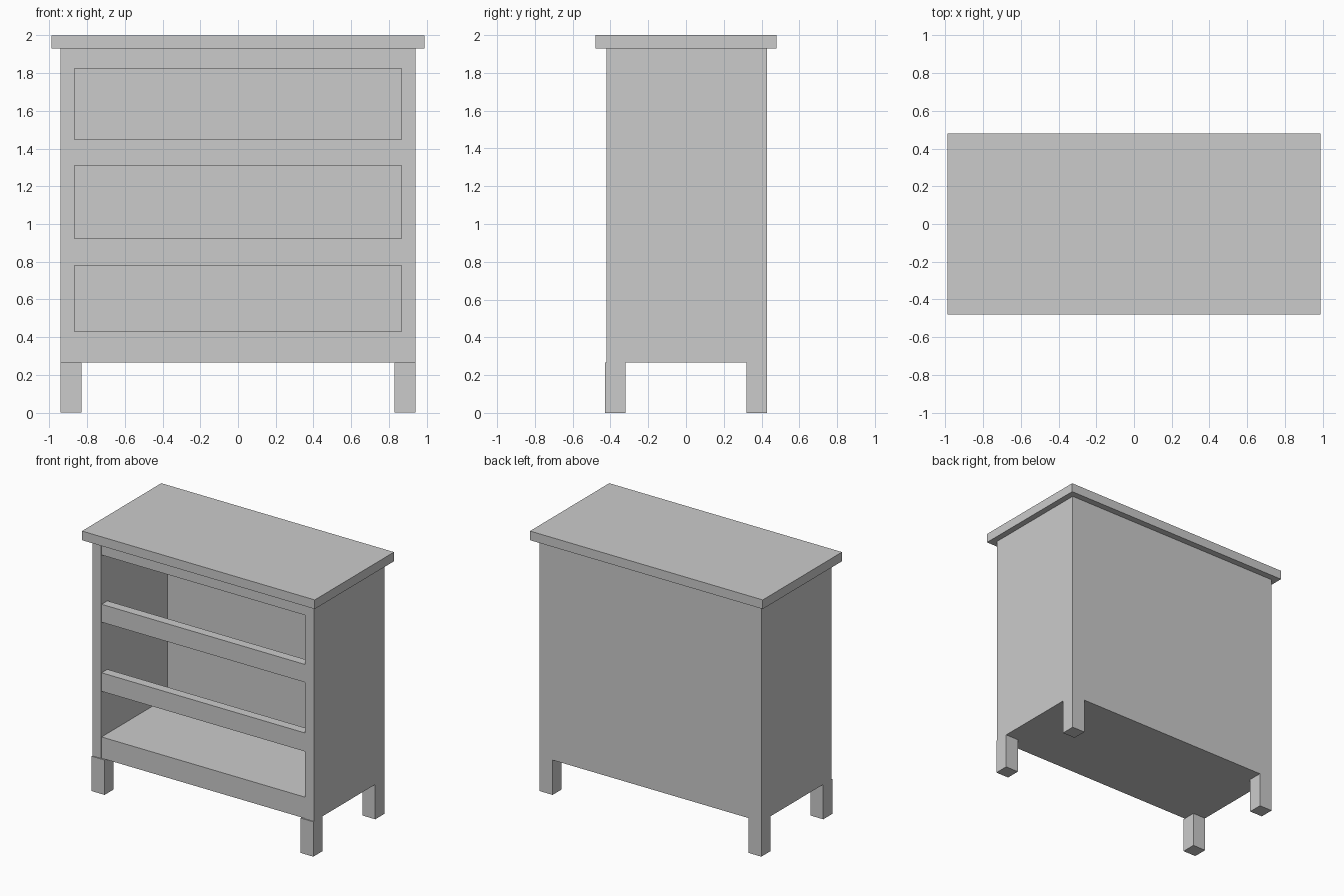
import bpy

if "Cube" in bpy.data.objects:
    bpy.data.objects.remove(bpy.data.objects["Cube"])


def box(name, x, y, z):
    """Axis-aligned box from (min, max) ranges."""
    bpy.ops.mesh.primitive_cube_add(size=1)
    ob = bpy.context.object
    ob.name = name
    ob.location = [(a + b) / 2 for a, b in (x, y, z)]
    ob.scale = [b - a for a, b in (x, y, z)]
    bpy.ops.object.transform_apply(location=True, rotation=False, scale=True)
    return ob


OUT, INN = 0.94, 0.865           # outer and inner half width of the case
FRONT, BACK = -0.422, 0.43       # case depth range
RAIL_FRONT, BACK_IN = -0.417, 0.38
BOTTOM, TOP = 0.267, 1.93

# Overhanging top board
box("top_board", (-0.987, 0.987), (-0.48, 0.48), (TOP, 2.0))

# Side panels and legs
for s, side in ((-1, "left"), (1, "right")):
    xs = sorted((s * INN, s * OUT))
    box(f"{side}_side_panel", xs, (FRONT, BACK), (BOTTOM, TOP))
    leg_x = sorted((s * 0.83, s * OUT))
    box(f"{side}_front_leg", leg_x, (-0.43, -0.32), (0, BOTTOM))
    box(f"{side}_back_leg", leg_x, (0.32, 0.43), (0, BOTTOM))

# Back panel, thick floor and ceiling
box("back_panel", (-INN, INN), (BACK_IN, BACK), (BOTTOM, TOP))
box("floor", (-INN, INN), (RAIL_FRONT, BACK_IN), (BOTTOM, 0.43))
box("ceiling", (-INN, INN), (RAIL_FRONT, BACK_IN), (1.825, TOP))

# Rails dividing the three drawer openings
for name, z in (("lower_rail", (0.78, 0.922)), ("upper_rail", (1.31, 1.447))):
    box(name, (-INN, INN), (RAIL_FRONT, RAIL_FRONT + 0.07), z)
